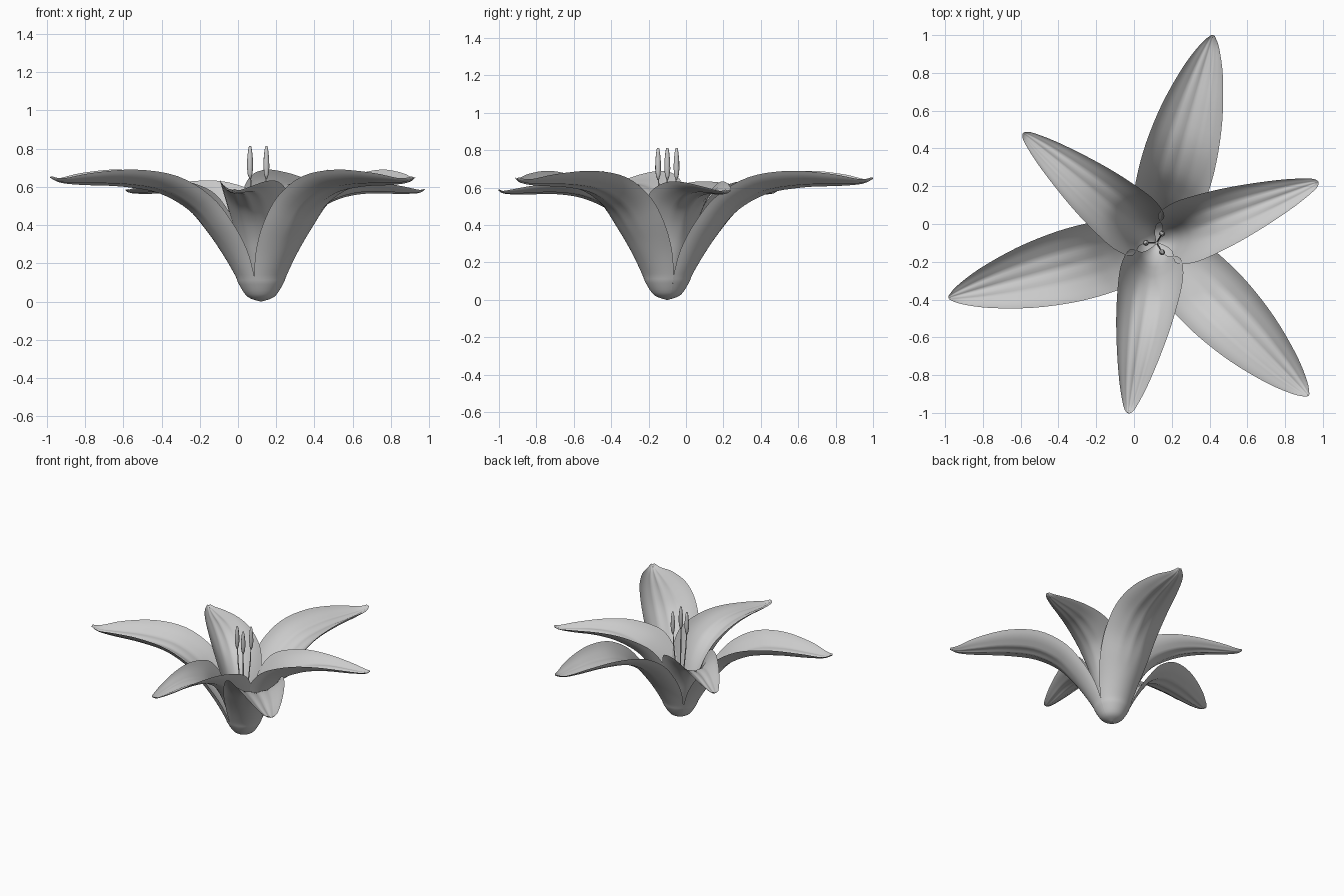
import bpy, bmesh, math
from mathutils import Vector

if "Cube" in bpy.data.objects:
    bpy.data.objects.remove(bpy.data.objects["Cube"])

CX, CY = 0.12, -0.10   # flower axis

# rows from base to tip: keel radius, keel z, edge radius, edge half width, edge z
OUTER = [
    (.004, 0, .002, .0035, 0), (.07, .025, .035, .061, .025), (.115, .09, .0575, .0995, .09),
    (.137, .14, .0685, .117, .14), (.20, .245, .115, .15, .27), (.28, .36, .20, .18, .41),
    (.39, .485, .32, .194, .55), (.55, .575, .50, .193, .655), (.75, .61, .72, .165, .69),
    (.95, .618, .94, .108, .673), (1.08, .625, 1.08, .05, .645), (1.14, .648, 1.135, .012, .655)]
INNER = [
    (.01, .03, .006, .004, .03), (.06, .07, .04, .035, .07), (.11, .14, .06, .07, .14),
    (.155, .24, .055, .105, .26), (.20, .34, .06, .137, .39), (.26, .43, .11, .16, .50),
    (.34, .50, .20, .169, .58), (.47, .555, .38, .153, .628), (.62, .575, .56, .122, .63),
    (.78, .57, .75, .077, .605), (.88, .57, .88, .033, .583), (.915, .585, .912, .01, .59)]


def spline(rows, steps):
    """Catmull-Rom through the rows."""
    out = []
    n = len(rows)
    for i in range(n - 1):
        quad = [rows[max(i - 1, 0)], rows[i], rows[i + 1], rows[min(i + 2, n - 1)]]
        for k in range(steps):
            t = k / steps
            out.append([0.5 * (2 * b + (c - a) * t + (2 * a - 5 * b + 4 * c - d) * t * t
                               + (3 * b - a - 3 * c + d) * t ** 3) for a, b, c, d in zip(*quad)])
    out.append(list(rows[-1]))
    return out


def finish(bm, name, angle):
    bmesh.ops.recalc_face_normals(bm, faces=bm.faces[:])
    for f in bm.faces:
        f.smooth = True
    me = bpy.data.meshes.new(name)
    bm.to_mesh(me)
    bm.free()
    ob = bpy.data.objects.new(name, me)
    ob.location = (CX, CY, 0)
    ob.rotation_euler.z = math.radians(angle)
    bpy.context.collection.objects.link(ob)
    return ob


def petal(name, rows, angle, half=12):
    bm = bmesh.new()
    grid = []
    for rk, zk, re, w, ze in spline(rows, 4):
        line = []
        for j in range(-half, half + 1):
            u = j / half
            f = 2 * (1 - math.sqrt(1 - .75 * u * u))     # circular cupping
            # three lengthwise grooves, fading in towards the tip
            rib = math.exp(-(u / .1) ** 2) + .7 * math.exp(-((abs(u) - .42) / .1) ** 2)
            dip = .009 * rib * min(1, max(0, (zk - .3) / .25)) * min(1, w / .1)
            line.append(bm.verts.new((rk + (re - rk) * f, u * w, zk + (ze - zk) * f - dip)))
        grid.append(line)
    for a, b in zip(grid, grid[1:]):
        for j in range(2 * half):
            bm.faces.new((a[j], a[j + 1], b[j + 1], b[j]))
    return finish(bm, name, angle)


def tube(name, points, angle, sides=8):
    """Round tube through (x, z, radius) points."""
    bm = bmesh.new()
    rings = []
    for x, z, r in points:
        rings.append([bm.verts.new((x + r * math.cos(2 * math.pi * k / sides),
                                    r * math.sin(2 * math.pi * k / sides), z)) for k in range(sides)])
    for a, b in zip(rings, rings[1:]):
        for k in range(sides):
            m = (k + 1) % sides
            bm.faces.new((a[k], a[m], b[m], b[k]))
    bm.faces.new(rings[0])
    bm.faces.new(rings[-1])
    return finish(bm, name, angle)


for i in range(3):
    # long outer petals form the cup, short inner petals sit in the gaps
    petal(f"outer_petal_{i + 1}", OUTER, 74.8 + 120 * i)
    petal(f"inner_petal_{i + 1}", INNER, 20.6 + 120 * i)
    # stamens: thin filament with a spindle anther
    tube(f"filament_{i + 1}", [(.006, .04, .004), (.016, .2, .004), (.035, .4, .004),
                               (.05, .55, .004), (.056, .68, .003)], 60 + 120 * i)
    tube(f"anther_{i + 1}", [(.056, .64, .004), (.057, .665, .012), (.057, .70, .016),
                             (.057, .745, .015), (.057, .785, .011), (.057, .813, .006)], 60 + 120 * i)
